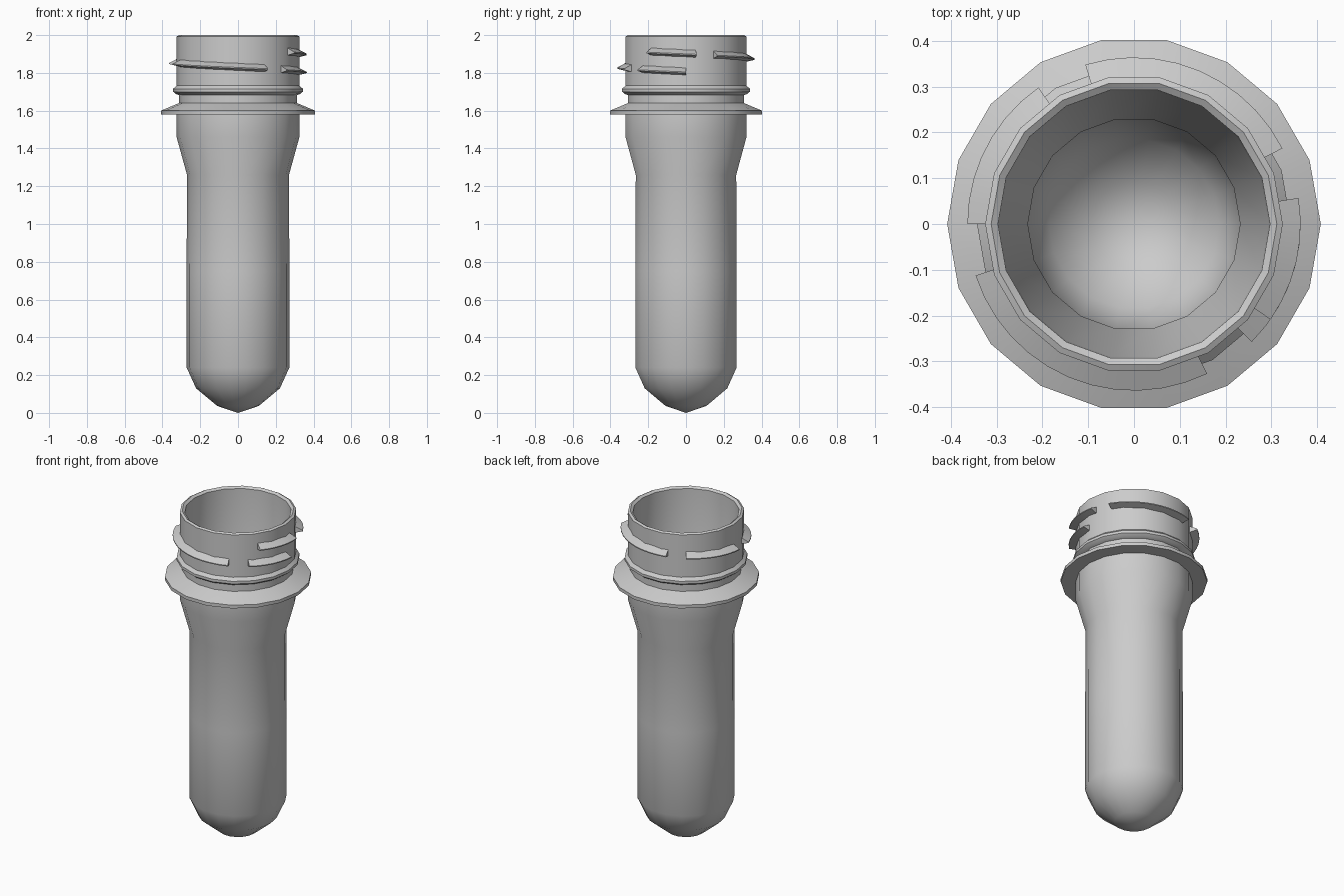
import bpy, bmesh
from math import radians, cos, sin

SIDES = 18

if "Cube" in bpy.data.objects:
    bpy.data.objects.remove(bpy.data.objects["Cube"], do_unlink=True)

grey = bpy.data.materials.new("light grey plastic")
grey.use_nodes = True
grey.diffuse_color = (0.6, 0.6, 0.6, 1)
grey.node_tree.nodes["Principled BSDF"].inputs["Base Color"].default_value = (0.6, 0.6, 0.6, 1)


def finish(bm, name):
    """Turn a bmesh into a smooth shaded grey object."""
    bmesh.ops.recalc_face_normals(bm, faces=bm.faces)
    mesh = bpy.data.meshes.new(name)
    bm.to_mesh(mesh)
    bm.free()
    mesh.materials.append(grey)
    obj = bpy.data.objects.new(name, mesh)
    bpy.context.collection.objects.link(obj)
    bpy.ops.object.select_all(action="DESELECT")
    obj.select_set(True)
    bpy.context.view_layer.objects.active = obj
    bpy.ops.object.shade_smooth_by_angle(angle=radians(35))
    return obj


def lathe(name, profile):
    """Spin a radius/height profile around the z axis."""
    bm = bmesh.new()
    verts = [bm.verts.new((r, 0, z)) for r, z in profile]
    edges = [bm.edges.new(pair) for pair in zip(verts, verts[1:])]
    bmesh.ops.spin(bm, geom=verts + edges, cent=(0, 0, 0), axis=(0, 0, 1),
                   angle=radians(360), steps=SIDES)
    bmesh.ops.remove_doubles(bm, verts=bm.verts, dist=0.0005)
    return finish(bm, name)


# Hollow tube: outside from the tip up, over the rim, then down the cavity
outside = [(0, 0), (0.11, 0.037), (0.222, 0.13), (0.272, 0.24), (0.272, 0.75),
           (0.27, 1.26), (0.325, 1.46), (0.325, 1.58)]
flange = [(0.408, 1.58), (0.408, 1.6), (0.325, 1.635), (0.312, 1.64)]
bead = [(0.312, 1.682), (0.328, 1.688), (0.343, 1.7), (0.343, 1.716), (0.325, 1.733)]
rim = [(0.325, 1.993), (0.312, 2), (0.297, 1.99)]
cavity = [(0.294, 1.46), (0.232, 1.26), (0.228, 0.25), (0.186, 0.155),
          (0.095, 0.075), (0, 0.045)]
lathe("tube_body", outside + flange + bead + rim + cavity)


# Screw thread: one helix interrupted by vent gaps
THREAD_START, THREAD_END = -35, 360
THREAD_TOP, THREAD_DROP = 1.912, 0.105
SECTION = [(0.305, 0.028), (0.364, -0.002), (0.364, -0.008), (0.305, -0.022)]


def thread_piece(name, start, end):
    bm = bmesh.new()
    steps = max(2, round((end - start) / 8))
    rings = []
    for i in range(steps + 1):
        deg = start + (end - start) * i / steps
        a = radians(deg)
        z = THREAD_TOP - THREAD_DROP * (deg - THREAD_START) / (THREAD_END - THREAD_START)
        rings.append([bm.verts.new((r * cos(a), r * sin(a), z + h)) for r, h in SECTION])
    n = len(SECTION)
    for low, high in zip(rings, rings[1:]):
        for j in range(n):
            k = (j + 1) % n
            bm.faces.new((low[j], low[k], high[k], high[j]))
    bm.faces.new(rings[0])
    bm.faces.new(rings[-1])
    finish(bm, name)


pieces = [(-35, 9), (27, 107), (125, 180), (198, 296), (315, 360)]
for number, (start, end) in enumerate(pieces, 1):
    thread_piece(f"screw_thread_{number}", start, end)
